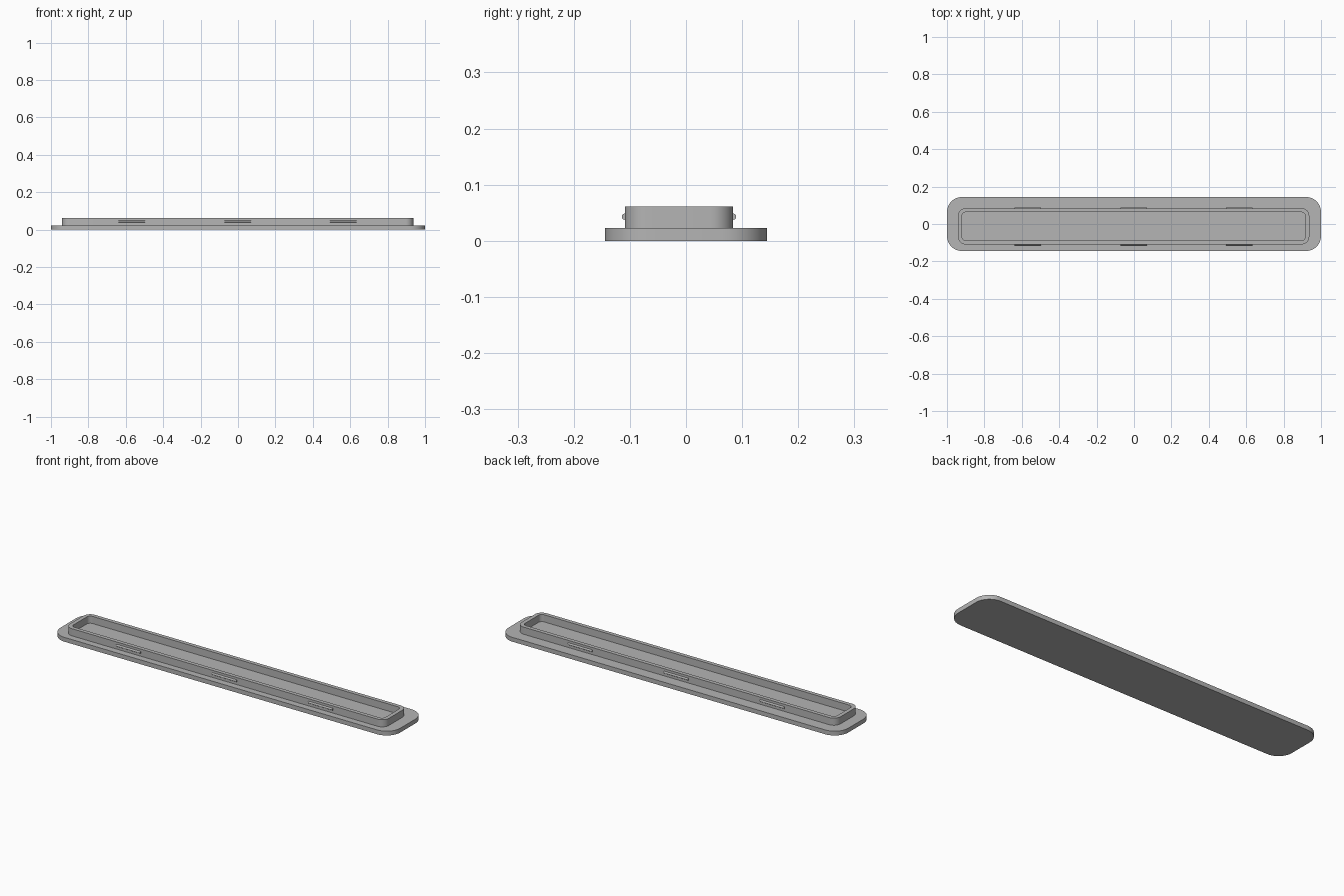
import bpy, bmesh, math

cube = bpy.data.objects.get("Cube")
if cube:
    bpy.data.objects.remove(cube, do_unlink=True)

grey = bpy.data.materials.new("plain_grey")
grey.use_nodes = True
grey.diffuse_color = (0.46, 0.46, 0.46, 1)
grey.node_tree.nodes["Principled BSDF"].inputs["Base Color"].default_value = grey.diffuse_color

PLATE_TOP, RIM_TOP, WALL = 0.023, 0.061, 0.021
RIM_X, RIM_Y = -0.002, -0.0125          # rim sits slightly off centre
RIM_HALF_X, RIM_HALF_Y = 0.939, 0.0965


def outline(cx, cy, hx, hy, radius, steps=10):
    """Rounded rectangle, counter-clockwise."""
    pts = []
    for i, (sx, sy) in enumerate([(1, 1), (-1, 1), (-1, -1), (1, -1)]):
        for k in range(steps + 1):
            a = (i + k / steps) * math.pi / 2
            pts.append((cx + sx * (hx - radius) + radius * math.cos(a),
                        cy + sy * (hy - radius) + radius * math.sin(a)))
    return pts


def finish(name, bm):
    bmesh.ops.recalc_face_normals(bm, faces=bm.faces)
    mesh = bpy.data.meshes.new(name)
    bm.to_mesh(mesh)
    bm.free()
    mesh.materials.append(grey)
    ob = bpy.data.objects.new(name, mesh)
    bpy.context.collection.objects.link(ob)
    bpy.ops.object.select_all(action='DESELECT')
    ob.select_set(True)
    bpy.context.view_layer.objects.active = ob
    bpy.ops.object.shade_smooth_by_angle(angle=math.radians(35))
    return ob


def loop(bm, pts, z):
    return [bm.verts.new((x, y, z)) for x, y in pts]


def bridge(bm, a, b):
    for i in range(len(a)):
        j = (i + 1) % len(a)
        bm.faces.new((a[i], a[j], b[j], b[i]))


# Base plate with rounded corners
bm = bmesh.new()
pts = outline(0, 0, 1, 0.144, 0.08)
low, high = loop(bm, pts, 0), loop(bm, pts, PLATE_TOP)
bridge(bm, low, high)
bm.faces.new(low[::-1])
bm.faces.new(high)
finish("base_plate", bm)

# Raised hollow rim
bm = bmesh.new()
outer = outline(RIM_X, RIM_Y, RIM_HALF_X, RIM_HALF_Y, 0.04)
inner = outline(RIM_X, RIM_Y, RIM_HALF_X - WALL, RIM_HALF_Y - WALL, 0.02)
rings = [loop(bm, outer, PLATE_TOP), loop(bm, outer, RIM_TOP),
         loop(bm, inner, RIM_TOP), loop(bm, inner, PLATE_TOP)]
for i in range(4):
    bridge(bm, rings[i], rings[(i + 1) % 4])
finish("raised_rim", bm)

# Round snap ridges on both long sides
for side, label in ((-1, "front"), (1, "back")):
    for n in (-1, 0, 1):
        bm = bmesh.new()
        bmesh.ops.create_cone(bm, cap_ends=True, segments=24, radius1=0.0055,
                              radius2=0.0055, depth=0.142)
        ob = finish(f"{label}_snap_ridge_{n + 2}", bm)
        ob.rotation_euler.y = math.pi / 2
        ob.location = (RIM_X + n * 0.565, RIM_Y + side * RIM_HALF_Y, 0.043)
